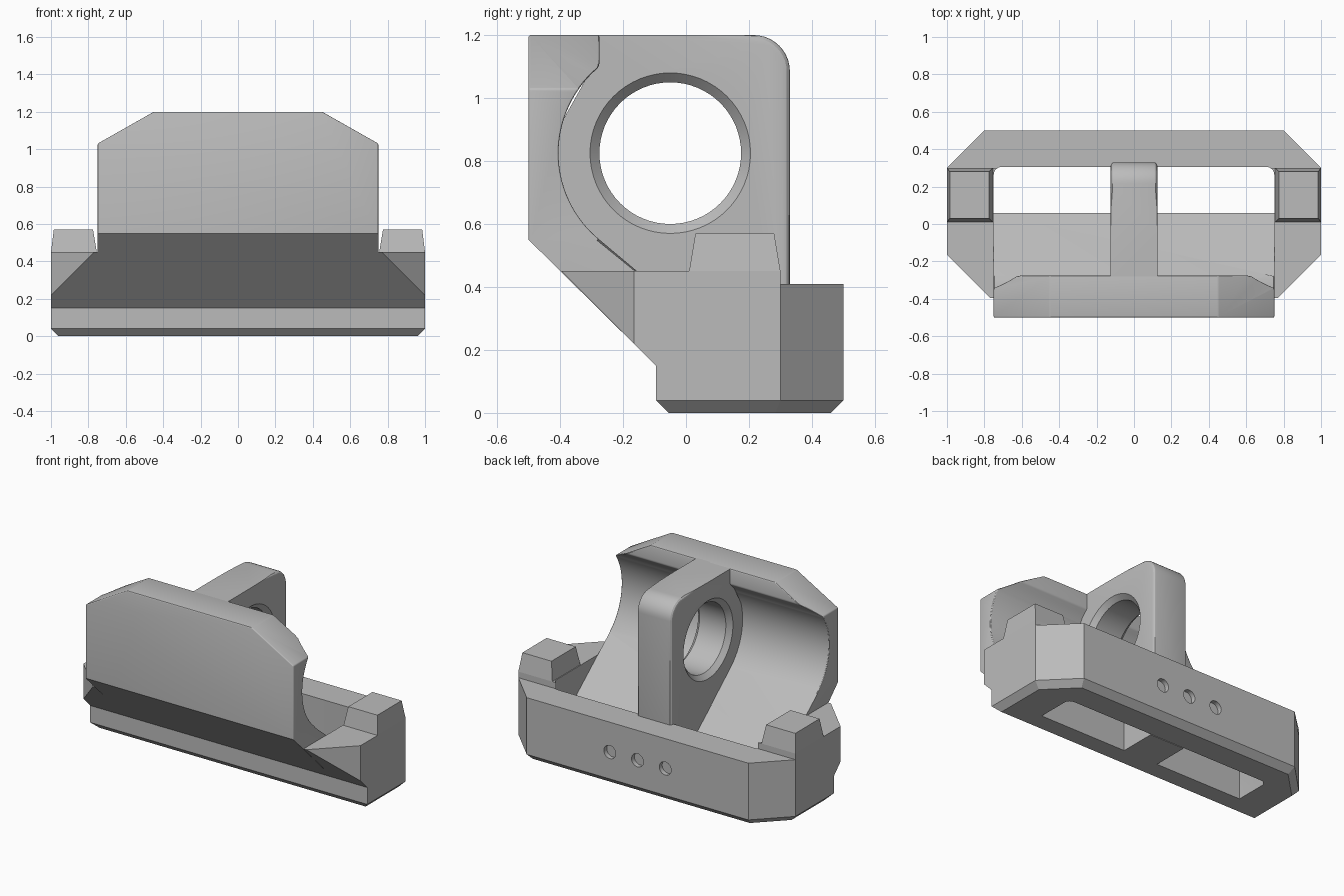
import bpy, bmesh
from math import sin, cos, pi, radians
from mathutils import Vector

if "Cube" in bpy.data.objects:
    bpy.data.objects.remove(bpy.data.objects["Cube"], do_unlink=True)

grey = bpy.data.materials.new("plain_grey")
grey.use_nodes = True
grey.diffuse_color = (0.5, 0.5, 0.5, 1)
grey.node_tree.nodes["Principled BSDF"].inputs["Base Color"].default_value = (0.5, 0.5, 0.5, 1)


def finish(bm, name):
    bmesh.ops.recalc_face_normals(bm, faces=bm.faces)
    mesh = bpy.data.meshes.new(name)
    bm.to_mesh(mesh)
    bm.free()
    mesh.materials.append(grey)
    ob = bpy.data.objects.new(name, mesh)
    bpy.context.collection.objects.link(ob)
    return ob


def activate(ob):
    bpy.ops.object.select_all(action="DESELECT")
    ob.select_set(True)
    bpy.context.view_layer.objects.active = ob


def smooth(ob):
    activate(ob)
    bpy.ops.object.shade_smooth_by_angle(angle=radians(28))


def loft(rings):
    """Closed solid through matching rings of points."""
    bm = bmesh.new()
    loops = [[bm.verts.new(p) for p in ring] for ring in rings]
    n = len(loops[0])
    for a, b in zip(loops, loops[1:]):
        for i in range(n):
            j = (i + 1) % n
            bm.faces.new((a[i], a[j], b[j], b[i]))
    bm.faces.new(loops[0])
    bm.faces.new(loops[-1])
    bmesh.ops.recalc_face_normals(bm, faces=bm.faces)
    return bm


def prism(profile, half):
    """Extrude a (y, z) profile across x."""
    return loft([[(x, y, z) for y, z in profile] for x in (-half, half)])


def arc(cy, cz, r, a0, a1, n):
    angles = [radians(a0 + (a1 - a0) * i / n) for i in range(n + 1)]
    return [(cy + r * cos(a), cz + r * sin(a)) for a in angles]


def slice_off(bm, point, normal):
    bmesh.ops.bisect_plane(bm, geom=bm.verts[:] + bm.edges[:] + bm.faces[:], dist=1e-5,
                           plane_co=point, plane_no=Vector(normal).normalized(), clear_outer=True)
    bmesh.ops.holes_fill(bm, edges=[e for e in bm.edges if e.is_boundary], sides=0)
    bmesh.ops.recalc_face_normals(bm, faces=bm.faces)


def round_edges(bm, width, rule, segments=3):
    bm.normal_update()
    edges = [e for e in bm.edges if e.calc_face_angle(0) > radians(20) and rule(*e.verts)]
    bmesh.ops.bevel(bm, geom=edges, offset=width, segments=segments, profile=0.5,
                    affect="EDGES", clamp_overlap=True)


def cut(ob, cutter):
    cutter.hide_render = True
    mod = ob.modifiers.new("cut", "BOOLEAN")
    mod.operation = "DIFFERENCE"
    mod.solver = "EXACT"
    mod.object = cutter
    activate(ob)
    bpy.ops.object.modifier_apply(modifier=mod.name)
    bpy.data.objects.remove(cutter, do_unlink=True)


CY, CZ = -0.05, 0.825    # axis of the bore and of the hollow

# Base frame: side profile with clipped corners and a chamfered foot
bm = prism([(-0.055, 0), (-0.095, 0.04), (-0.095, 0.15), (-0.395, 0.45), (0.3, 0.45),
            (0.3, 0.41), (0.5, 0.41), (0.5, 0.04), (0.46, 0)], 1)
for s in (-1, 1):
    slice_off(bm, (s, -0.165, 0), (s, -1, 0))
    slice_off(bm, (s, 0.3, 0), (s, 1, 0))
    slice_off(bm, (s, 0, 0.04), (s, 0, -1))
    slice_off(bm, (s, 0.3, 0.04), (s * 0.707, 0.707, -1))
base = finish(bm, "base_frame")

# Slot through the base with rounded rear corners
bm = prism([(-0.7, -1), (0.305, -1), (0.305, 1), (-0.7, 1)], 0.75)
round_edges(bm, 0.04, lambda a, b: a.co.y > 0 and b.co.y > 0 and abs(a.co.z - b.co.z) > 1, 4)
cut(base, finish(bm, "slot_cutter"))

# Three small blind holes in the rear face
for x in (-0.2, 0, 0.2):
    ring = [(x + 0.043 * cos(2 * pi * i / 24), 0.215 + 0.043 * sin(2 * pi * i / 24)) for i in range(24)]
    cut(base, finish(loft([[(px, y, pz) for px, pz in ring] for y in (0.47, 0.55)]), "hole_cutter"))
smooth(base)

# Front plate: hollowed back running down into a sloping floor
bm = prism([(-0.5, 0.55), (-0.5, 1.2), (-0.275, 1.2), (-0.275, 1.11)]
           + arc(CY, CZ, 0.355, 130, 230, 28)
           + [(0.06, 0.27), (0.06, 0), (-0.055, 0), (-0.095, 0.04), (-0.095, 0.15)], 0.75)
for s in (-1, 1):
    slice_off(bm, (s * 0.45, 0, 1.2), (s * 0.17, 0, 0.3))
round_edges(bm, 0.02, lambda a, b: min(a.co.z, b.co.z) > 0.545 and max(a.co.z, b.co.z) > 0.56)
smooth(finish(bm, "front_plate"))

# Centre web with a rounded rear top corner and a chamfered bore
bm = prism([(0.05, 0), (0.3, 0), (0.33, 0.1)] + arc(0.215, 1.085, 0.115, 0, 90, 10)
           + [(-0.29, 1.2), (-0.29, 1.11), (-0.45, CZ), (-0.3, 0.52), (0.05, 0.25)], 0.125)
round_edges(bm, 0.02, lambda a, b: abs(a.co.x - b.co.x) < 0.01
            and min(a.co.y, b.co.y) > 0.2 and max(a.co.z, b.co.z) > 0.5)
web = finish(bm, "centre_web")
bore = [(-0.155, 0.285), (-0.095, 0.225), (0.095, 0.225), (0.155, 0.285)]
cut(web, finish(loft([[(x, y, z) for y, z in arc(CY, CZ, r, 0, 354.375, 63)] for x, r in bore]),
                "bore_cutter"))
smooth(web)

# Tapered blocks on both ends of the base
for side, s in (("left", 1), ("right", -1)):
    rings = [[(s * x0, y0, z), (s * x1, y0, z), (s * x1, y1, z), (s * x0, y1, z)]
             for x0, x1, y0, y1, z in ((0.755, 1, 0.01, 0.3, 0.45), (0.775, 0.985, 0.03, 0.28, 0.57))]
    finish(loft(rings), side + "_end_block")
